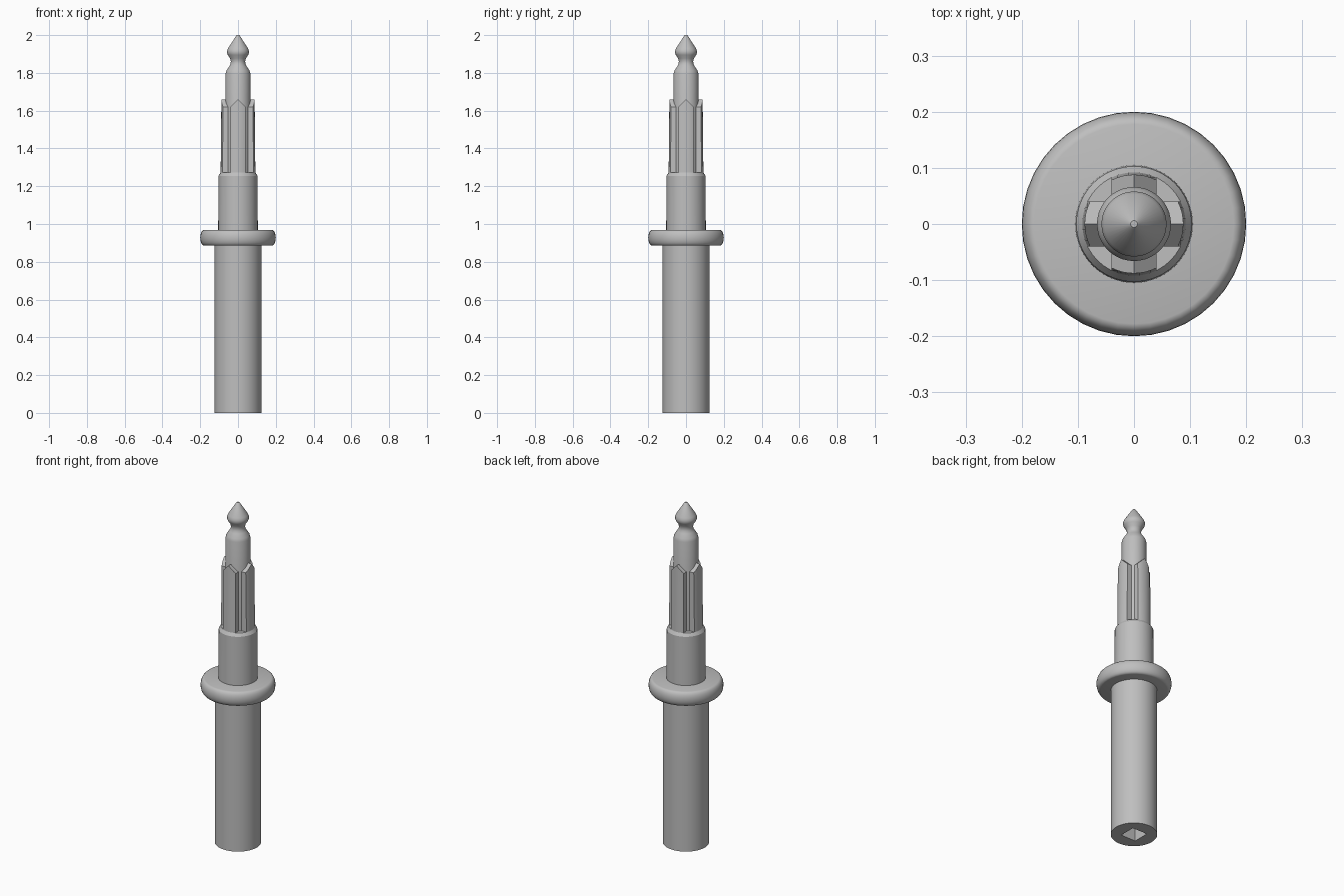
import bpy, bmesh, math
from mathutils import Matrix

cube = bpy.data.objects.get("Cube")
if cube:
    bpy.data.objects.remove(cube, do_unlink=True)

steel = bpy.data.materials.new("grey steel")
steel.use_nodes = True
GREY = (0.52, 0.52, 0.52, 1)
steel.diffuse_color = GREY
steel.node_tree.nodes["Principled BSDF"].inputs["Base Color"].default_value = GREY


def finish(name, bm, smooth=True):
    bmesh.ops.recalc_face_normals(bm, faces=bm.faces)
    mesh = bpy.data.meshes.new(name)
    bm.to_mesh(mesh)
    bm.free()
    mesh.materials.append(steel)
    obj = bpy.data.objects.new(name, mesh)
    bpy.context.collection.objects.link(obj)
    bpy.ops.object.select_all(action='DESELECT')
    obj.select_set(True)
    bpy.context.view_layer.objects.active = obj
    if smooth:
        bpy.ops.object.shade_smooth_by_angle(angle=math.radians(30))
    return obj


def turned(name, profile, sides=40):
    """Lathe a list of (radius, height) points with flat caps."""
    bm = bmesh.new()
    rings = [[bm.verts.new((r * math.cos(a), r * math.sin(a), z))
              for a in (math.tau * i / sides for i in range(sides))]
             for r, z in profile]
    for low, high in zip(rings, rings[1:]):
        for i in range(sides):
            j = (i + 1) % sides
            bm.faces.new((low[i], low[j], high[j], high[i]))
    bm.faces.new(rings[0])
    bm.faces.new(rings[-1])
    return finish(name, bm)


# Handle barrel with a square drive socket in its base
barrel = turned("barrel", [(0.124, 0), (0.124, 0.9)])
bm = bmesh.new()
bmesh.ops.create_cube(bm, size=1, matrix=Matrix.Diagonal((0.097, 0.097, 0.4, 1)))
cutter = finish("socket_cutter", bm, False)
cutter.hide_render = True
cut = barrel.modifiers.new("socket", 'BOOLEAN')
cut.operation = 'DIFFERENCE'
cut.solver = 'EXACT'
cut.object = cutter
bpy.context.view_layer.objects.active = barrel
bpy.ops.object.modifier_apply(modifier=cut.name)
bpy.data.objects.remove(cutter, do_unlink=True)

# Collar with a rounded rim
rim = [(0.178 + 0.022 * math.cos(t), 0.927 + 0.042 * math.sin(t))
       for t in (math.pi * (k / 10 - 0.5) for k in range(11))]
turned("collar", rim)

# Middle sleeve with a chamfered shoulder
turned("sleeve", [(0.105, 0.95), (0.103, 1.255), (0.092, 1.272)])

# Slim shaft, neck and pointed tip
turned("shaft_and_tip", [
    (0.066, 1.25), (0.066, 1.795), (0.061, 1.812), (0.046, 1.835),
    (0.039, 1.848), (0.038, 1.862), (0.042, 1.877), (0.054, 1.895),
    (0.058, 1.905), (0.058, 1.917), (0.053, 1.93), (0.01, 1.996), (0.006, 2.0)])

# Four tapered keys with gabled tops and curved outer faces
HALF, STEPS = 0.04, 8
for n, name in enumerate(("front_key", "left_key", "back_key", "right_key")):
    bm = bmesh.new()
    columns = []
    for k in range(STEPS + 1):
        x = HALF * (2 * k / STEPS - 1)
        top = 1.66 - 0.04 * abs(x) / HALF
        y_low = -math.sqrt(0.092 ** 2 - x * x)
        y_high = -math.sqrt(0.088 ** 2 - x * x)
        columns.append([bm.verts.new(p) for p in (
            (x, y_low, 1.265), (x, y_high, top), (x, -0.02, top), (x, -0.02, 1.265))])
    for a, b in zip(columns, columns[1:]):
        for i in range(4):
            j = (i + 1) % 4
            bm.faces.new((a[i], b[i], b[j], a[j]))
    bm.faces.new(columns[0])
    bm.faces.new(columns[-1])
    bmesh.ops.rotate(bm, verts=bm.verts, cent=(0, 0, 0),
                     matrix=Matrix.Rotation(n * math.pi / 2, 3, 'Z'))
    finish(name, bm)
